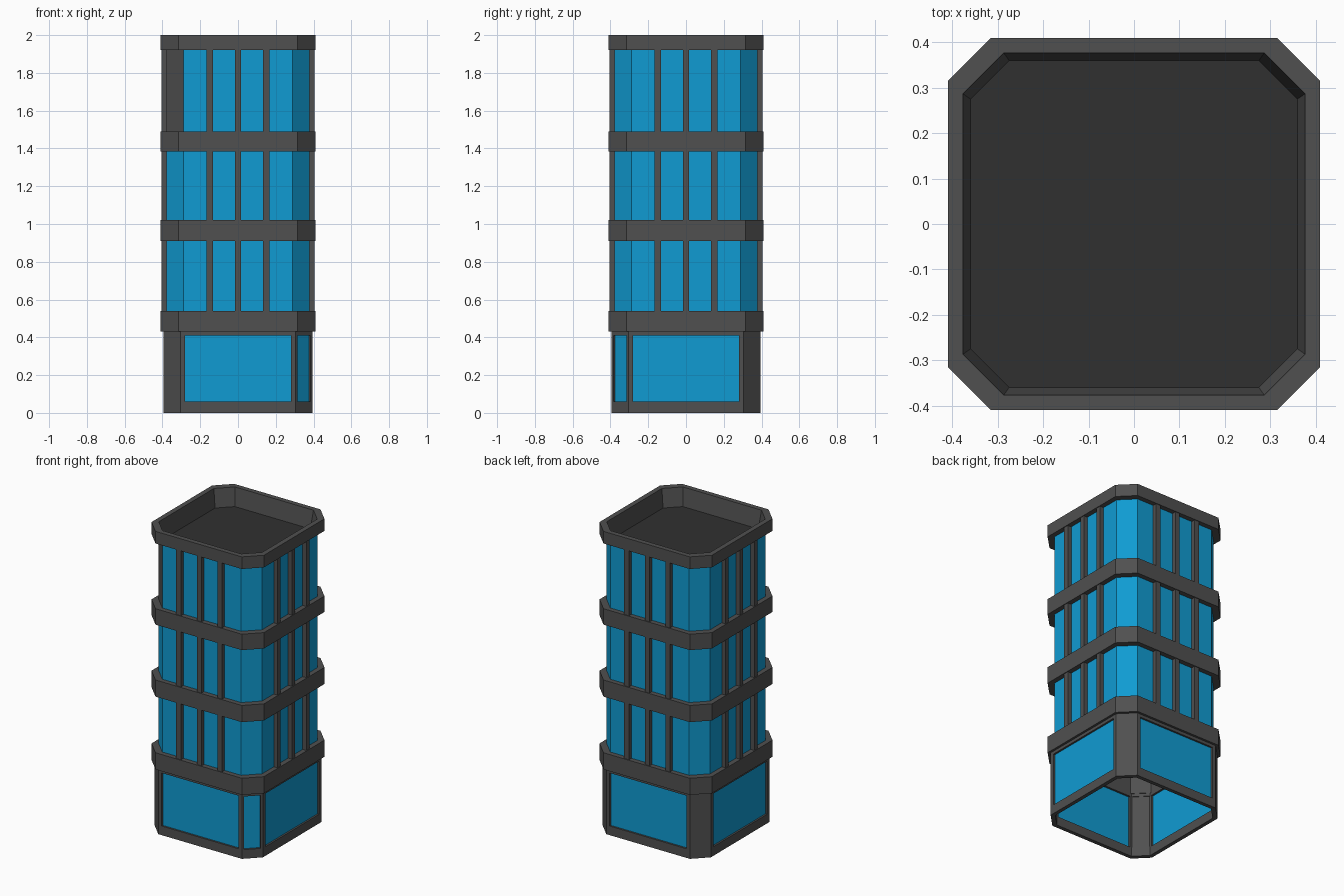
import bpy, bmesh
from mathutils import Matrix

if "Cube" in bpy.data.objects:
    bpy.data.objects.remove(bpy.data.objects["Cube"])


def material(name, rgb):
    m = bpy.data.materials.new(name)
    m.diffuse_color = (*rgb, 1)
    m.use_nodes = True
    m.node_tree.nodes["Principled BSDF"].inputs["Base Color"].default_value = m.diffuse_color
    return m


FRAME = material("dark_frame", (0.08, 0.08, 0.08))
ROOF = material("roof_dark", (0.03, 0.03, 0.03))
GLASS = material("blue_glass", (0.005, 0.33, 0.65))


def finish(name, bm, *mats, recalc=True):
    if recalc:
        bmesh.ops.recalc_face_normals(bm, faces=bm.faces)
    me = bpy.data.meshes.new(name)
    bm.to_mesh(me)
    bm.free()
    for m in mats:
        me.materials.append(m)
    ob = bpy.data.objects.new(name, me)
    bpy.context.collection.objects.link(ob)
    return ob


def octagon(h, c):
    # counter-clockwise from the front face; edge 1 is the front-right chamfer
    k = h - c
    return [(-k, -h), (k, -h), (h, -k), (h, k), (k, h), (-k, h), (-h, k), (-h, -k)]


def loft(name, rings, closed=True):
    # stack octagons (half width, chamfer, z); closed joins last to first
    bm = bmesh.new()
    loops = [[bm.verts.new((x, y, z)) for x, y in octagon(h, c)] for h, c, z in rings]
    pairs = list(zip(loops, loops[1:])) + ([(loops[-1], loops[0])] if closed else [])
    for a, b in pairs:
        for i in range(8):
            j = (i + 1) % 8
            bm.faces.new((a[i], a[j], b[j], b[i]))
    if not closed:
        cap = bm.faces.new(loops[-1])
        cap.material_index = 1
    return finish(name, bm, FRAME, ROOF, recalc=closed)


def band(name, outer, chamfer, inner, z0, z1):
    ci = chamfer - 0.01
    return loft(name, [(inner, ci, z0), (outer, chamfer, z0),
                       (outer, chamfer, z1), (inner, ci, z1)])


def glazing(name, h, c, z0, z1, grey=()):
    # window sheet around the tower; listed edges become frame-coloured panels
    bm = bmesh.new()
    pts = octagon(h, c)
    lo, hi = ([bm.verts.new((x, y, z)) for x, y in pts] for z in (z0, z1))
    for i in range(8):
        j = (i + 1) % 8
        f = bm.faces.new((lo[i], lo[j], hi[j], hi[i]))
        f.material_index = 1 if i in grey else 0
    return finish(name, bm, GLASS, FRAME, recalc=False)


def post(name, profile, z0, z1, sx, sy):
    # vertical prism from a corner profile, mirrored by signs
    bm = bmesh.new()
    lo, hi = ([bm.verts.new((x * sx, y * sy, z)) for x, y in profile] for z in (z0, z1))
    bm.faces.new(lo)
    bm.faces.new(hi)
    n = len(profile)
    for i in range(n):
        j = (i + 1) % n
        bm.faces.new((lo[i], lo[j], hi[j], hi[i]))
    return finish(name, bm, FRAME)


# Hollow ground floor: plinth ring, lintel ring and shop windows
band("plinth", 0.395, 0.09, 0.37, 0.0, 0.06)
band("lintel", 0.395, 0.09, 0.37, 0.41, 0.43)
glazing("shop_windows", 0.383, 0.085, 0.06, 0.41)

# Ground floor corners: three solid, the front right one glazed between slim posts
corner = [(0.28, 0.395), (0.305, 0.395), (0.395, 0.305), (0.395, 0.28),
          (0.37, 0.28), (0.37, 0.295), (0.295, 0.37), (0.28, 0.37)]
slim = [(0.28, 0.395), (0.305, 0.395), (0.315, 0.385), (0.298, 0.368), (0.28, 0.37)]
for name, sx, sy in (("front_left", -1, -1), ("back_right", 1, 1), ("back_left", -1, 1)):
    post(name + "_corner_post", corner, 0.06, 0.41, sx, sy)
post("slim_post_front", slim, 0.06, 0.41, 1, -1)
post("slim_post_right", [(y, x) for x, y in slim], 0.06, 0.41, 1, -1)

# Floor bands
for i, (z0, z1) in enumerate(((0.43, 0.54), (0.91, 1.02), (1.385, 1.49))):
    band(f"floor_band_{i + 1}", 0.41, 0.095, 0.37, z0, z1)

# Parapet with sloped inner wall and sunken roof
loft("parapet_roof", [(0.37, 0.088, 1.92), (0.41, 0.095, 1.92), (0.41, 0.095, 2.0),
                      (0.377, 0.09, 2.0), (0.36, 0.085, 1.88)], closed=False)

# Upper windows and mullions; the top front left chamfer is a solid panel
for i, (z0, z1) in enumerate(((0.54, 0.91), (1.02, 1.385), (1.49, 1.92))):
    glazing(f"windows_{i + 1}", 0.378, 0.09, z0, z1, grey=(7,) if i == 2 else ())
    bm = bmesh.new()
    for side in range(4):
        turn = Matrix.Rotation(side * 1.5707963, 4, 'Z')
        for x in (-0.15, 0.0, 0.15):
            place = Matrix.Translation((x, -0.3875, (z0 + z1) / 2))
            size = Matrix.Diagonal((0.034, 0.035, z1 - z0, 1))
            bmesh.ops.create_cube(bm, size=1, matrix=turn @ place @ size)
    finish(f"mullions_{i + 1}", bm, FRAME)
